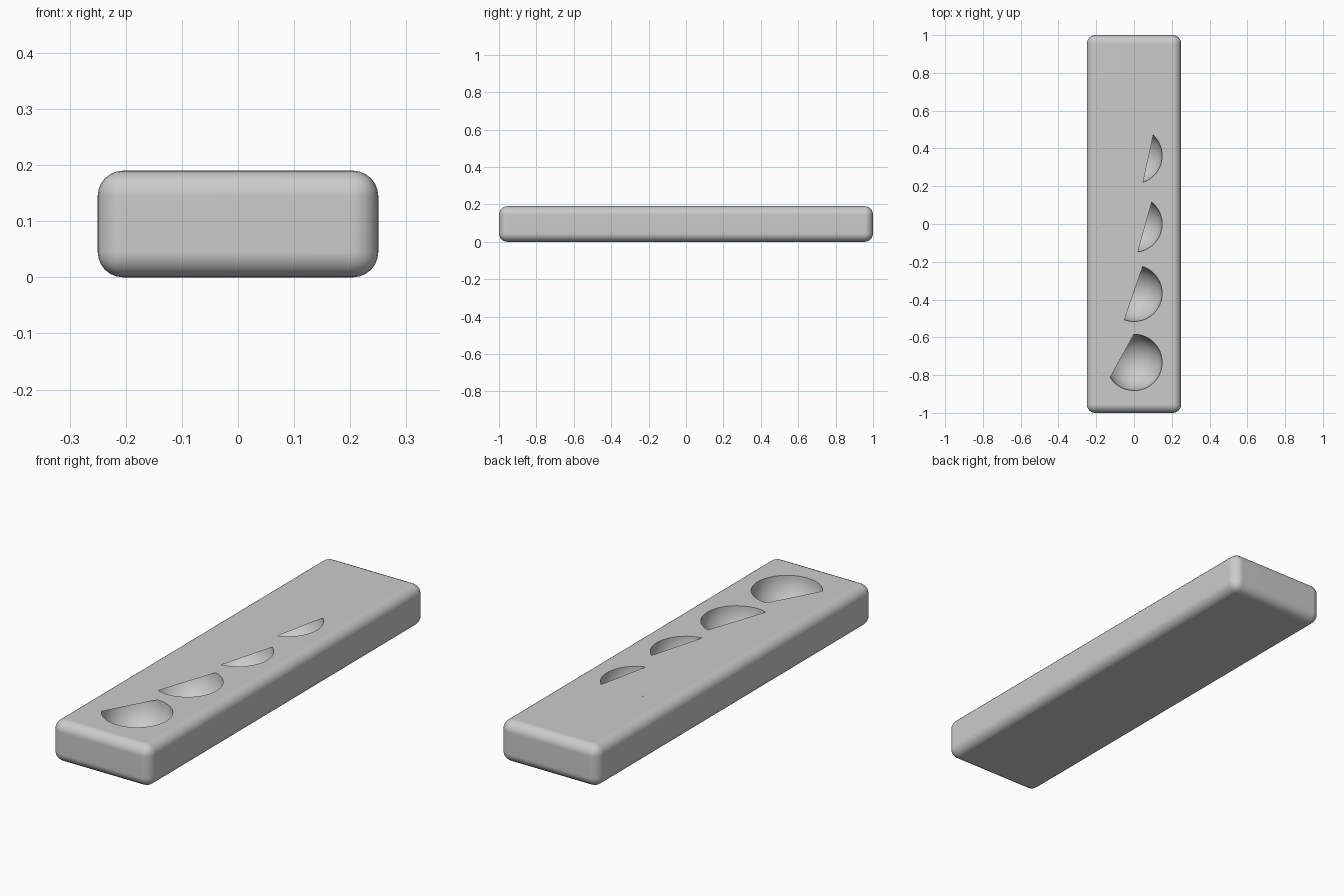
import bpy, bmesh, math
from mathutils import Vector

if "Cube" in bpy.data.objects:
    bpy.data.objects.remove(bpy.data.objects["Cube"])

W, L, H, BEVEL, R = 0.5, 2.0, 0.19, 0.045, 0.149
# bowl centre y, angle of the far end of the straight lip
BOWLS = [(-0.733, 90), (-0.367, 72), (0.0, 51), (0.362, 47)]


def apply(obj, name):
    bpy.context.view_layer.objects.active = obj
    bpy.ops.object.modifier_apply(modifier=name)


# rounded bar
bpy.ops.mesh.primitive_cube_add(size=1, location=(0, 0, H / 2))
bar = bpy.context.object
bar.name = "bar"
bar.scale = (W, L, H)
bpy.ops.object.transform_apply(location=True, rotation=False, scale=True)
bev = bar.modifiers.new("round", 'BEVEL')
bev.width = BEVEL
bev.segments = 6
apply(bar, "round")

# row of hemispherical bowls sunk into the top
for y, _ in BOWLS:
    bpy.ops.mesh.primitive_uv_sphere_add(segments=64, ring_count=32, radius=R,
                                         location=(0, y, H + 0.0005))
    cutter = bpy.context.object
    cutter.name = "bowl_cutter"
    cutter.hide_render = True
    cut = bar.modifiers.new("cut", 'BOOLEAN')
    cut.operation = 'DIFFERENCE'
    cut.solver = 'EXACT'
    cut.object = cutter
    apply(bar, "cut")
    bpy.data.objects.remove(cutter, do_unlink=True)

bpy.ops.object.select_all(action='DESELECT')
bar.select_set(True)
bpy.context.view_layer.objects.active = bar
bpy.ops.object.shade_smooth_by_angle(angle=math.radians(35))
wn = bar.modifiers.new("flat_faces", 'WEIGHTED_NORMAL')
wn.keep_sharp = True

# flush lids over the left of each bowl, their straight lips fanning from one corner
corner = Vector((-W / 2 + BEVEL, -L / 2 + BEVEL))
bm = bmesh.new()
for y, deg in BOWLS:
    c = Vector((0, y))
    a0 = math.radians(deg)
    a = R * Vector((math.cos(a0), math.sin(a0)))
    d = (c + a - corner).normalized()
    b = a - 2 * d * a.dot(d)
    a1 = math.atan2(b.y, b.x) % math.tau
    pts = [a0 + (a1 - a0) * i / 40 for i in range(41)]
    r = R + 0.0005
    bm.faces.new([bm.verts.new((r * math.cos(t), y + r * math.sin(t), H + 0.0003))
                  for t in pts])
mesh = bpy.data.meshes.new("bowl_lids")
bm.to_mesh(mesh)
bm.free()
bpy.context.collection.objects.link(bpy.data.objects.new("bowl_lids", mesh))
